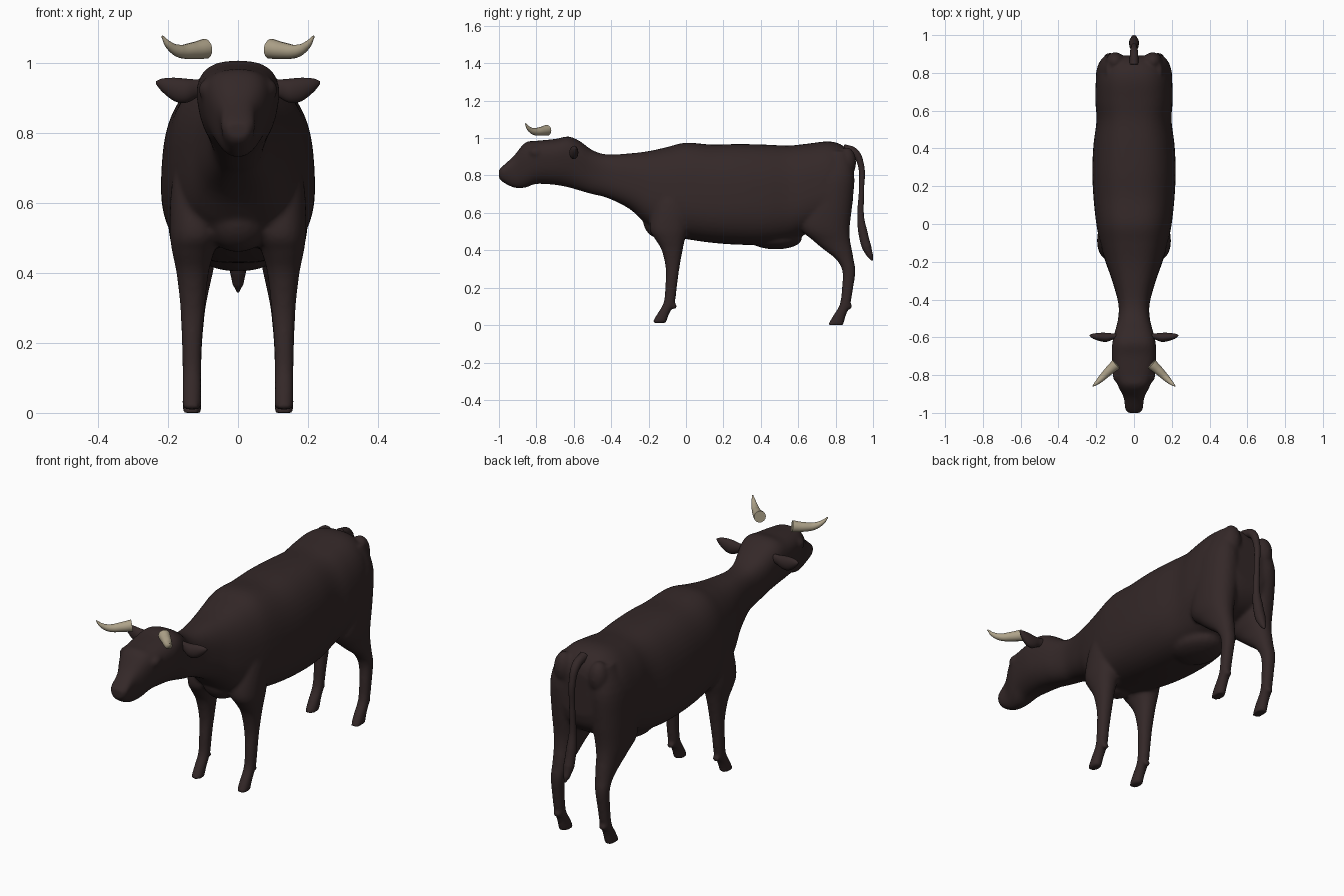
import bpy, bmesh, math
from mathutils import Vector, Matrix

default = bpy.data.objects.get("Cube")
if default:
    bpy.data.objects.remove(default, do_unlink=True)


def make_material(name, colour):
    mat = bpy.data.materials.new(name)
    mat.use_nodes = True
    mat.diffuse_color = colour
    shader = next(n for n in mat.node_tree.nodes if n.type == 'BSDF_PRINCIPLED')
    shader.inputs["Base Color"].default_value = colour
    shader.inputs["Roughness"].default_value = 0.8
    return mat


hide = make_material("dark brown hide", (0.034, 0.021, 0.021, 1))
horn_mat = make_material("pale horn", (0.42, 0.36, 0.25, 1))


def smooth_rows(rows, steps=4):
    """Catmull-Rom interpolation of every column in a table of rows."""
    result = []
    for i in range(len(rows) - 1):
        quad = [rows[max(i - 1, 0)], rows[i], rows[i + 1], rows[min(i + 2, len(rows) - 1)]]
        for k in range(steps):
            t = k / steps
            result.append([
                b + 0.5 * t * (c - a + t * (2 * a - 5 * b + 4 * c - d + t * (3 * (b - c) + d - a)))
                for a, b, c, d in zip(*quad)])
    result.append(rows[-1])
    return result


def loft(bm, rings, axis, power=2.0, taper=lambda p: 0.0, sides=32):
    """Skin superellipse rings (x, y, z, half_a, half_b) stacked along an axis."""
    a, b = [i for i in range(3) if i != axis]
    loops = []
    for x, y, z, half_a, half_b in smooth_rows(rings):
        loop = []
        for k in range(sides):
            ang = math.tau * k / sides
            ca, sa = math.cos(ang), math.sin(ang)
            u = math.copysign(abs(ca) ** (2 / power), ca)
            v = math.copysign(abs(sa) ** (2 / power), sa)
            p = Vector((x, y, z))
            p[a] += half_a * u * (1 + taper(y) * v)
            p[b] += half_b * v
            loop.append(bm.verts.new(p))
        loops.append(loop)
    faces = [bm.faces.new((lo[k], lo[(k + 1) % sides], hi[(k + 1) % sides], hi[k]))
             for lo, hi in zip(loops, loops[1:]) for k in range(sides)]
    faces += [bm.faces.new(loops[0]), bm.faces.new(loops[-1])]
    bmesh.ops.recalc_face_normals(bm, faces=faces)


def blob(bm, centre, size):
    matrix = Matrix.Translation(centre) @ Matrix.Diagonal((*size, 1))
    bmesh.ops.create_uvsphere(bm, u_segments=20, v_segments=12, radius=1, matrix=matrix)


def finish(bm, name, mat):
    mesh = bpy.data.meshes.new(name)
    for f in bm.faces:
        f.smooth = True
    bm.to_mesh(mesh)
    bm.free()
    mesh.materials.append(mat)
    obj = bpy.data.objects.new(name, mesh)
    bpy.context.collection.objects.link(obj)
    return obj


def tube(name, points, mat):
    """Round tube through (x, y, z, radius) points."""
    curve = bpy.data.curves.new(name, 'CURVE')
    curve.dimensions = '3D'
    curve.bevel_depth = 1
    curve.bevel_resolution = 5
    curve.use_fill_caps = True
    spline = curve.splines.new('BEZIER')
    spline.bezier_points.add(len(points) - 1)
    for bp, (x, y, z, r) in zip(spline.bezier_points, points):
        bp.co = (x, y, z)
        bp.radius = r
        bp.handle_left_type = bp.handle_right_type = 'AUTO'
    curve.materials.append(mat)
    obj = bpy.data.objects.new(name, curve)
    bpy.context.collection.objects.link(obj)


# Torso, neck and head: y, top, bottom, half width
spine = [
    (-1.0, .83, .785, .03), (-.98, .85, .765, .045), (-.92, .905, .735, .052),
    (-.86, .975, .735, .08), (-.8, .985, .755, .1), (-.7, .995, .75, .113),
    (-.63, 1.008, .737, .11), (-.57, .985, .72, .098), (-.5, .935, .7, .083),
    (-.42, .912, .68, .083), (-.3, .918, .62, .115), (-.2, .93, .53, .15),
    (-.1, .952, .48, .178), (0, .975, .46, .198), (.14, .965, .44, .213),
    (.28, .968, .43, .219), (.42, .965, .43, .213), (.55, .96, .45, .197),
    (.65, .97, .49, .203), (.76, .982, .52, .2), (.83, .965, .55, .18),
    (.875, .92, .6, .15), (.892, .87, .66, .1)]


def spine_taper(y):
    return .2 if y < -.6 else -.07 if y > -.35 else -.07 - .27 * (y + .35) / .25


body_bm = bmesh.new()
loft(body_bm, [(0, y, (t + b) / 2, w, (t - b) / 2) for y, t, b, w in spine],
     axis=1, power=2.6, taper=spine_taper, sides=48)

# Legs: x, y, z, half width, half depth
front_leg = [
    (.1, -.04, .8, .06, .07), (.115, -.07, .65, .075, .1), (.12, -.09, .52, .075, .105),
    (.128, -.085, .46, .06, .08), (.13, -.074, .4, .046, .056), (.13, -.072, .3, .035, .036),
    (.132, -.08, .2, .029, .031), (.132, -.09, .12, .027, .03),
    (.132, -.122, .06, .027, .032), (.132, -.145, .01, .027, .038)]
hind_leg = [
    (.1, .81, .93, .045, .06), (.115, .78, .8, .08, .12), (.115, .76, .65, .088, .13),
    (.12, .745, .52, .078, .13), (.122, .78, .45, .06, .098), (.122, .815, .4, .05, .073),
    (.124, .85, .35, .041, .046), (.128, .871, .29, .034, .035), (.131, .864, .2, .029, .03),
    (.132, .85, .11, .027, .028), (.132, .82, .05, .027, .034), (.132, .8, 0, .027, .042)]
for s in (1, -1):
    for leg in (front_leg, hind_leg):
        loft(body_bm, [(s * x, *rest) for x, *rest in leg], axis=2, power=2.2)
    # Dewclaws, brows and rump bones
    blob(body_bm, (s * .132, -.062, .1), (.022, .014, .015))
    blob(body_bm, (s * .132, .875, .1), (.022, .014, .015))
    blob(body_bm, (s * .088, -.8, .925), (.025, .04, .03))
    blob(body_bm, (s * .1, .86, .87), (.05, .05, .08))

# Udder and brisket
blob(body_bm, (0, .48, .46), (.12, .14, .055))
blob(body_bm, (0, -.13, .56), (.1, .1, .1))

body = finish(body_bm, "body", hide)
remesh = body.modifiers.new("blend parts", 'REMESH')
remesh.mode = 'VOXEL'
remesh.voxel_size = 0.009
remesh.use_smooth_shade = True
soften = body.modifiers.new("soften joins", 'SMOOTH')
soften.factor = 0.5
soften.iterations = 6

# Ears and horns
for s, side in ((1, "left"), (-1, "right")):
    ear_bm = bmesh.new()
    ear = [(.07, -.59, .935, .014, .022), (.11, -.595, .93, .016, .024),
           (.145, -.6, .922, .024, .034), (.18, -.598, .925, .022, .034),
           (.215, -.594, .937, .014, .02), (.235, -.59, .945, .003, .004)]
    loft(ear_bm, [(s * x, *rest) for x, *rest in ear], axis=0, sides=20)
    finish(ear_bm, side + "_ear", hide)
    tube(side + "_horn", [
        (s * .093, -.742, 1.042, .029), (s * .13, -.775, 1.036, .024),
        (s * .17, -.815, 1.036, .018), (s * .198, -.842, 1.053, .011),
        (s * .217, -.858, 1.078, .003)], horn_mat)

# Tail with a fuller tuft
tube("tail", [
    (0, .84, .945, .024), (0, .9, .925, .022), (0, .934, .86, .017), (0, .938, .72, .014),
    (0, .934, .58, .018), (0, .945, .5, .025), (0, .965, .42, .026),
    (0, .985, .37, .016), (0, .996, .345, .003)], hide)
